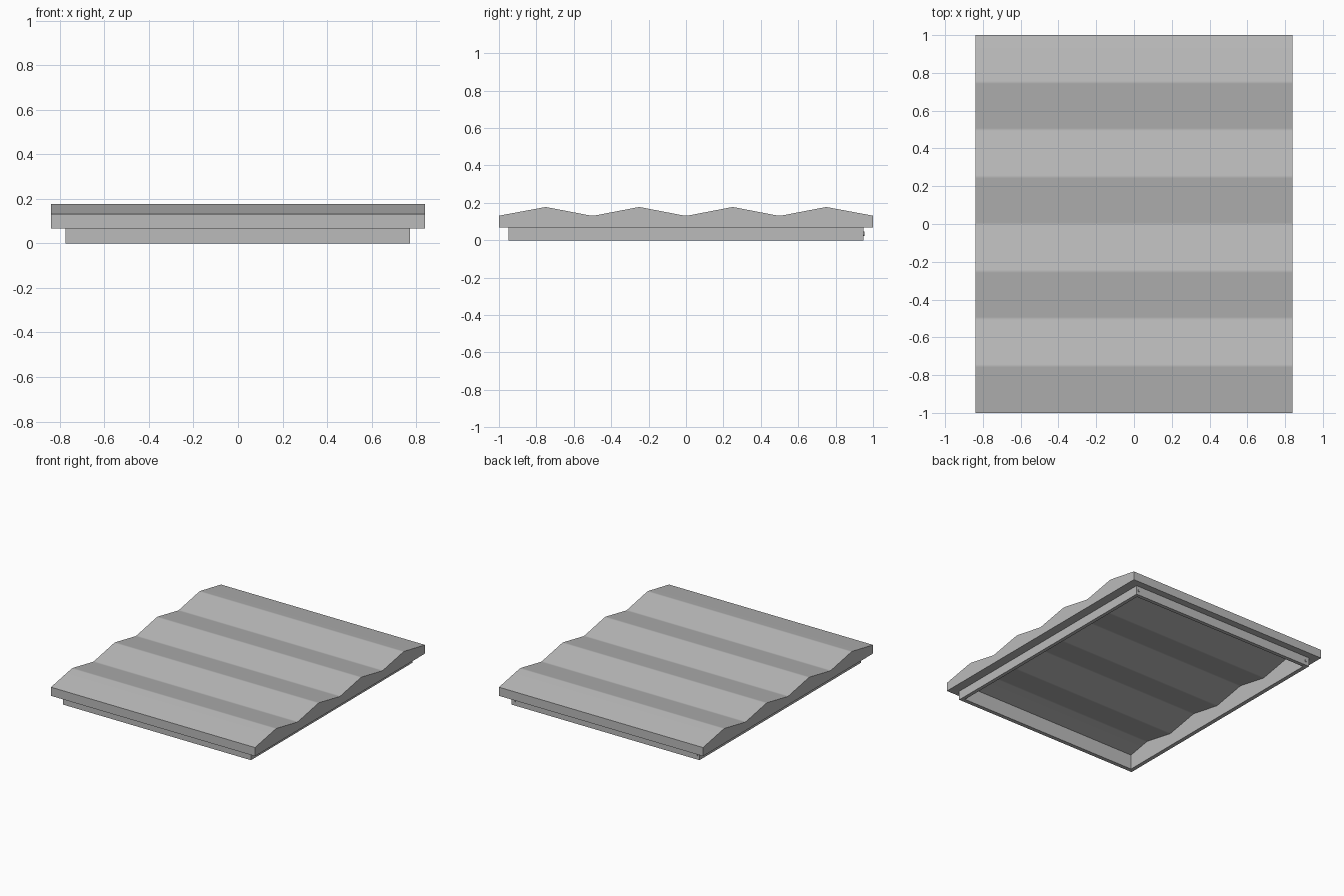
import bpy
import bmesh
from math import radians

if "Cube" in bpy.data.objects:
    bpy.data.objects.remove(bpy.data.objects["Cube"], do_unlink=True)

GREY = bpy.data.materials.new("plain grey")
GREY.use_nodes = True
colour = (0.5, 0.5, 0.5, 1)
GREY.diffuse_color = colour
GREY.node_tree.nodes["Principled BSDF"].inputs["Base Color"].default_value = colour

VALLEY, RIDGE, PITCH = 0.13, 0.178, 0.25


def wave(y):
    """Height of the zigzag roof at y, with softened ridges and valleys."""
    t = abs((y % (2 * PITCH)) / PITCH - 1)
    t = min(max(1 - t, 0.03), 0.97)
    return VALLEY + (RIDGE - VALLEY) * t


def prism(name, half_x, half_y, bottom, drop=0.0):
    """Extrude a corrugated side profile across x."""
    stops = {-half_y, half_y}
    for i in range(-4, 5):
        for offset in (-0.0075, 0.0075):
            y = i * PITCH + offset
            if abs(y) < half_y - 0.01:
                stops.add(y)
    profile = [(-half_y, bottom)]
    profile += [(y, wave(y) - drop) for y in sorted(stops)]
    profile += [(half_y, bottom)]
    bm = bmesh.new()
    face = bm.faces.new([bm.verts.new((-half_x, y, z)) for y, z in profile])
    out = bmesh.ops.extrude_face_region(bm, geom=[face])
    moved = [v for v in out["geom"] if isinstance(v, bmesh.types.BMVert)]
    bmesh.ops.translate(bm, verts=moved, vec=(2 * half_x, 0, 0))
    return finish(name, bm)


def finish(name, bm):
    bmesh.ops.recalc_face_normals(bm, faces=bm.faces)
    mesh = bpy.data.meshes.new(name)
    bm.to_mesh(mesh)
    bm.free()
    mesh.materials.append(GREY)
    obj = bpy.data.objects.new(name, mesh)
    bpy.context.collection.objects.link(obj)
    return obj


def box(name, low, high):
    bm = bmesh.new()
    bmesh.ops.create_cube(bm, size=1)
    for v in bm.verts:
        v.co = [a if c < 0 else b for c, a, b in zip(v.co, low, high)]
    return finish(name, bm)


def select_only(obj):
    bpy.ops.object.select_all(action="DESELECT")
    obj.select_set(True)
    bpy.context.view_layer.objects.active = obj


# Corrugated lid and the fitting lip below it
lid = prism("corrugated_lid", 0.84, 1.0, 0.067)
lip = box("fitting_lip", (-0.775, -0.95, 0), (0.772, 0.948, 0.067))

# Hollow inside that follows the corrugation
cavity = prism("cavity_cutter", 0.745, 0.92, -0.1, drop=0.035)
for part in (lid, lip):
    cut = part.modifiers.new("hollow", "BOOLEAN")
    cut.operation = "DIFFERENCE"
    cut.solver = "EXACT"
    cut.object = cavity
    select_only(part)
    bpy.ops.object.modifier_apply(modifier="hollow")
    bpy.ops.object.shade_smooth_by_angle(angle=radians(30))
    weighted = part.modifiers.new("even_shading", "WEIGHTED_NORMAL")
    weighted.keep_sharp = True
bpy.data.objects.remove(cavity, do_unlink=True)

# Small hinge studs on the back of the lip
for side, name in ((1, "left_stud"), (-1, "right_stud")):
    bpy.ops.mesh.primitive_cylinder_add(
        vertices=16, radius=0.011, depth=0.02,
        location=(side * 0.75, 0.944, 0.035), rotation=(radians(90), 0, 0))
    stud = bpy.context.object
    stud.name = name
    stud.data.materials.append(GREY)
    bpy.ops.object.shade_smooth_by_angle(angle=radians(30))
